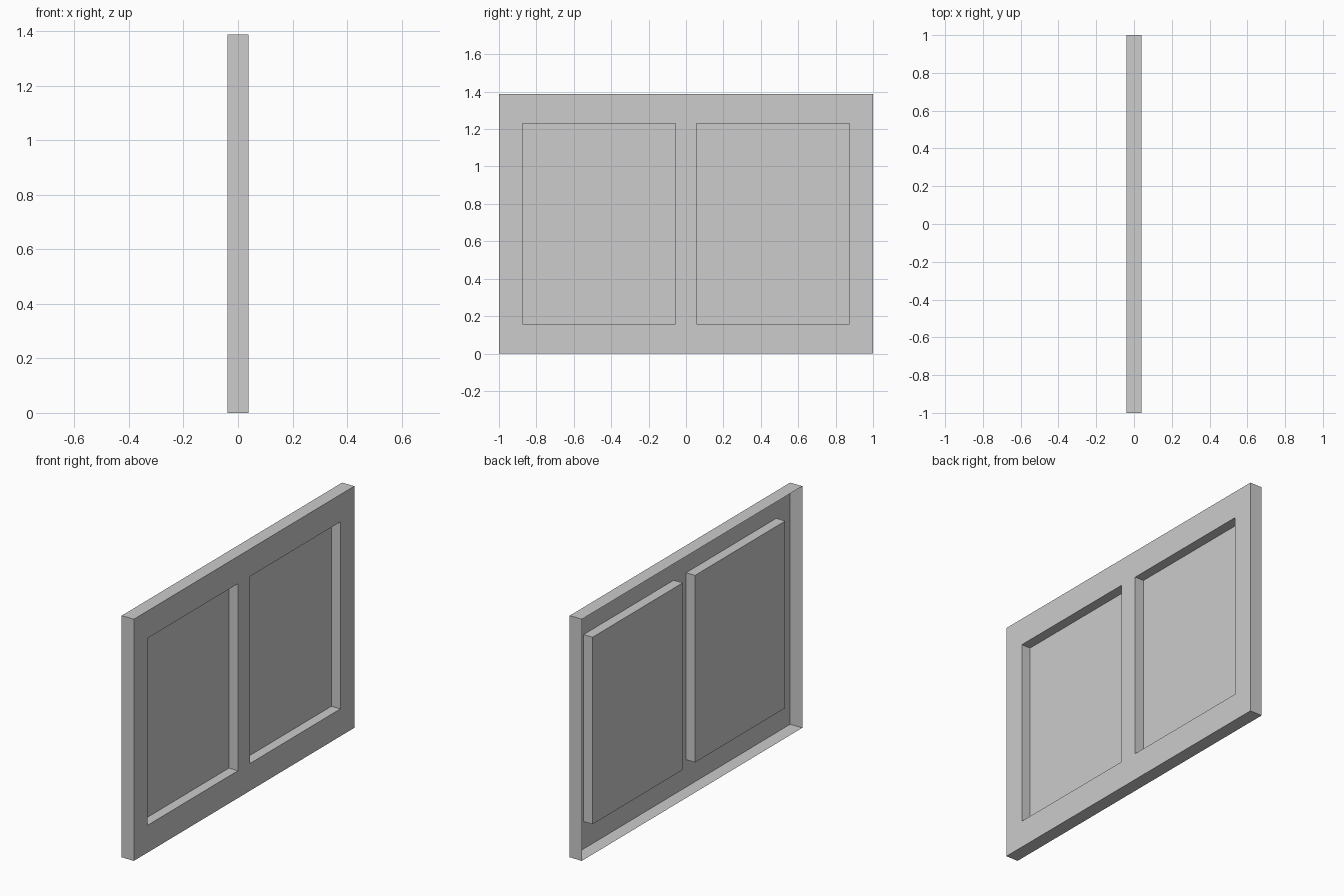
import bpy
import bmesh

cube = bpy.data.objects.get("Cube")
if cube:
    bpy.data.objects.remove(cube, do_unlink=True)

HALF_T = 0.0385      # half thickness of the rim
HEIGHT = 1.388
DEPTH = 0.057        # depth of the pressed panels
Y_LINES = [-1.0, -0.874, -0.056, 0.056, 0.874, 1.0]
Z_LINES = [0.0, 0.157, 1.231, HEIGHT]

# Plain grey material
grey = bpy.data.materials.new("plain_grey")
grey.use_nodes = True
colour = (0.604, 0.604, 0.604, 1.0)
grey.diffuse_color = colour
bsdf = next(n for n in grey.node_tree.nodes if n.type == 'BSDF_PRINCIPLED')
bsdf.inputs["Base Color"].default_value = colour

bm = bmesh.new()

# Face sheet, divided at the edges of the panels
grid = [[bm.verts.new((HALF_T, y, z)) for z in Z_LINES] for y in Y_LINES]
panels = []
for i in range(len(Y_LINES) - 1):
    for j in range(len(Z_LINES) - 1):
        face = bm.faces.new((grid[i][j], grid[i + 1][j],
                             grid[i + 1][j + 1], grid[i][j + 1]))
        if j == 1 and i in (1, 3):
            panels.append(face)


def push_back(geometry, distance):
    verts = [g for g in geometry if isinstance(g, bmesh.types.BMVert)]
    bmesh.ops.translate(bm, verts=verts, vec=(-distance, 0, 0))


# Thin rim turned back around the outside; the back stays open
outline = [e for e in bm.edges if e.is_boundary]
push_back(bmesh.ops.extrude_edge_only(bm, edges=outline)["geom"], 2 * HALF_T)

# Two panels pressed back out of the sheet
for panel in panels:
    push_back(bmesh.ops.extrude_face_region(bm, geom=[panel])["geom"], DEPTH)
    if panel.is_valid:
        bm.faces.remove(panel)

# Point the sheet's normals outwards
bmesh.ops.recalc_face_normals(bm, faces=bm.faces[:])
bm.normal_update()
if max(bm.faces, key=lambda f: f.calc_area()).normal.x < 0:
    bmesh.ops.reverse_faces(bm, faces=bm.faces[:])

mesh = bpy.data.meshes.new("two_panel_board")
bm.to_mesh(mesh)
bm.free()
mesh.materials.append(grey)
board = bpy.data.objects.new("two_panel_board", mesh)
bpy.context.collection.objects.link(board)
